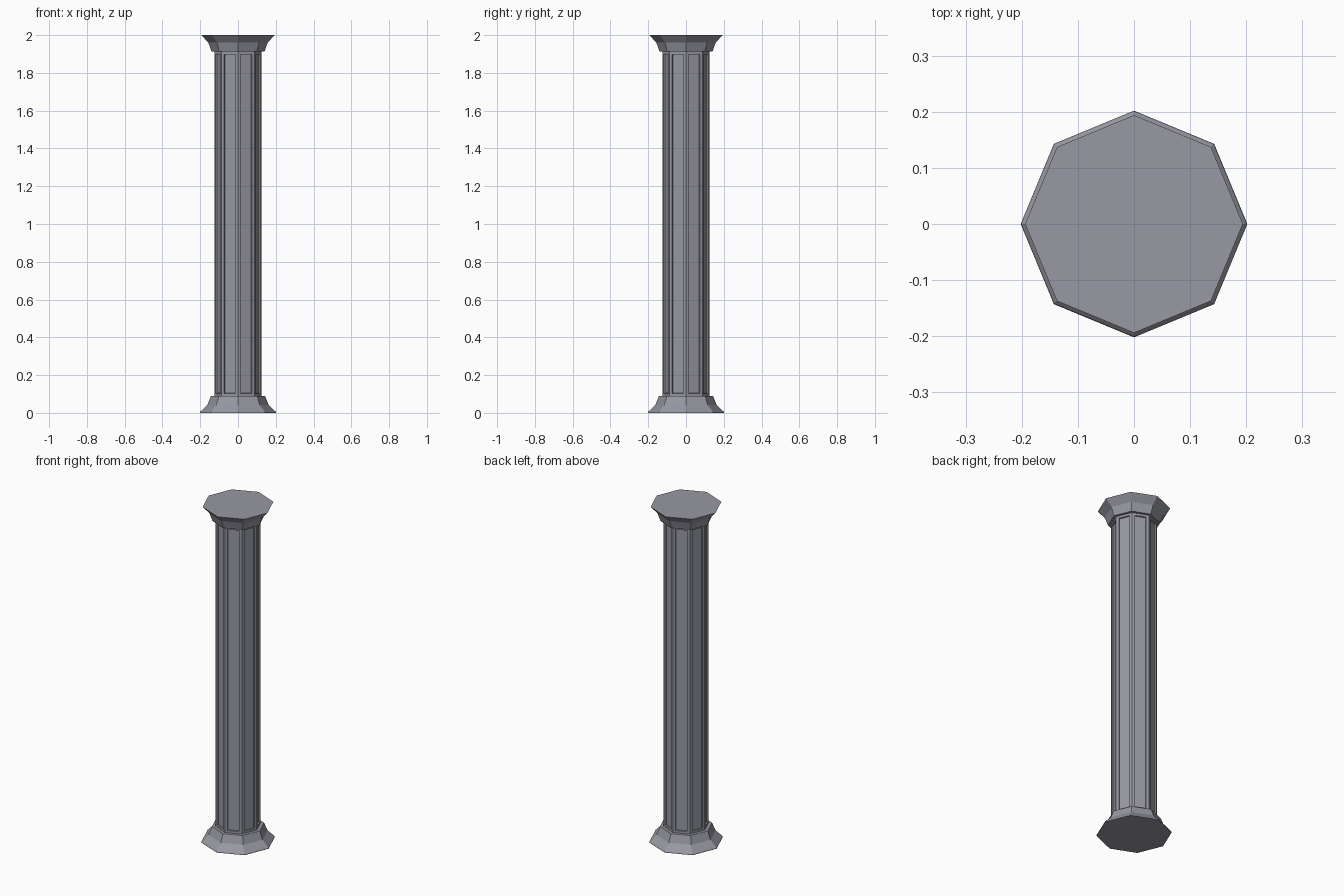
import bpy
import bmesh
from math import cos, sin, pi

cube = bpy.data.objects.get("Cube")
if cube:
    bpy.data.objects.remove(cube, do_unlink=True)

SIDES = 8

stone = bpy.data.materials.new("grey stone")
stone.use_nodes = True
colour = (0.31, 0.315, 0.36, 1)
stone.diffuse_color = colour
stone.node_tree.nodes["Principled BSDF"].inputs["Base Color"].default_value = colour


def octagonal_mesh(profile):
    """Stack octagonal rings from (radius, height) pairs and cap both ends."""
    bm = bmesh.new()
    rings = [[bm.verts.new((r * cos(2 * pi * i / SIDES), r * sin(2 * pi * i / SIDES), z))
              for i in range(SIDES)] for r, z in profile]
    sides = []
    for low, high in zip(rings, rings[1:]):
        for i in range(SIDES):
            j = (i + 1) % SIDES
            sides.append(bm.faces.new((low[i], low[j], high[j], high[i])))
    bm.faces.new(rings[0][::-1])
    bm.faces.new(rings[-1])
    return bm, sides


def add_part(name, bm):
    bmesh.ops.recalc_face_normals(bm, faces=bm.faces)
    mesh = bpy.data.meshes.new(name)
    bm.to_mesh(mesh)
    bm.free()
    mesh.materials.append(stone)
    part = bpy.data.objects.new(name, mesh)
    bpy.context.collection.objects.link(part)


# Flared foot
bm, _ = octagonal_mesh([(0.202, 0), (0.2, 0.006), (0.162, 0.043), (0.143, 0.09)])
add_part("base", bm)

# Shaft with a sunken panel on every side
bm, sides = octagonal_mesh([(0.124, 0.088), (0.124, 1.914)])
bm.normal_update()
bmesh.ops.inset_individual(bm, faces=sides, thickness=0.022)
bmesh.ops.inset_individual(bm, faces=sides, thickness=0.001, depth=-0.008)
add_part("shaft", bm)

# Flared head
bm, _ = octagonal_mesh([(0.14, 1.912), (0.157, 1.96), (0.194, 2)])
add_part("capital", bm)
